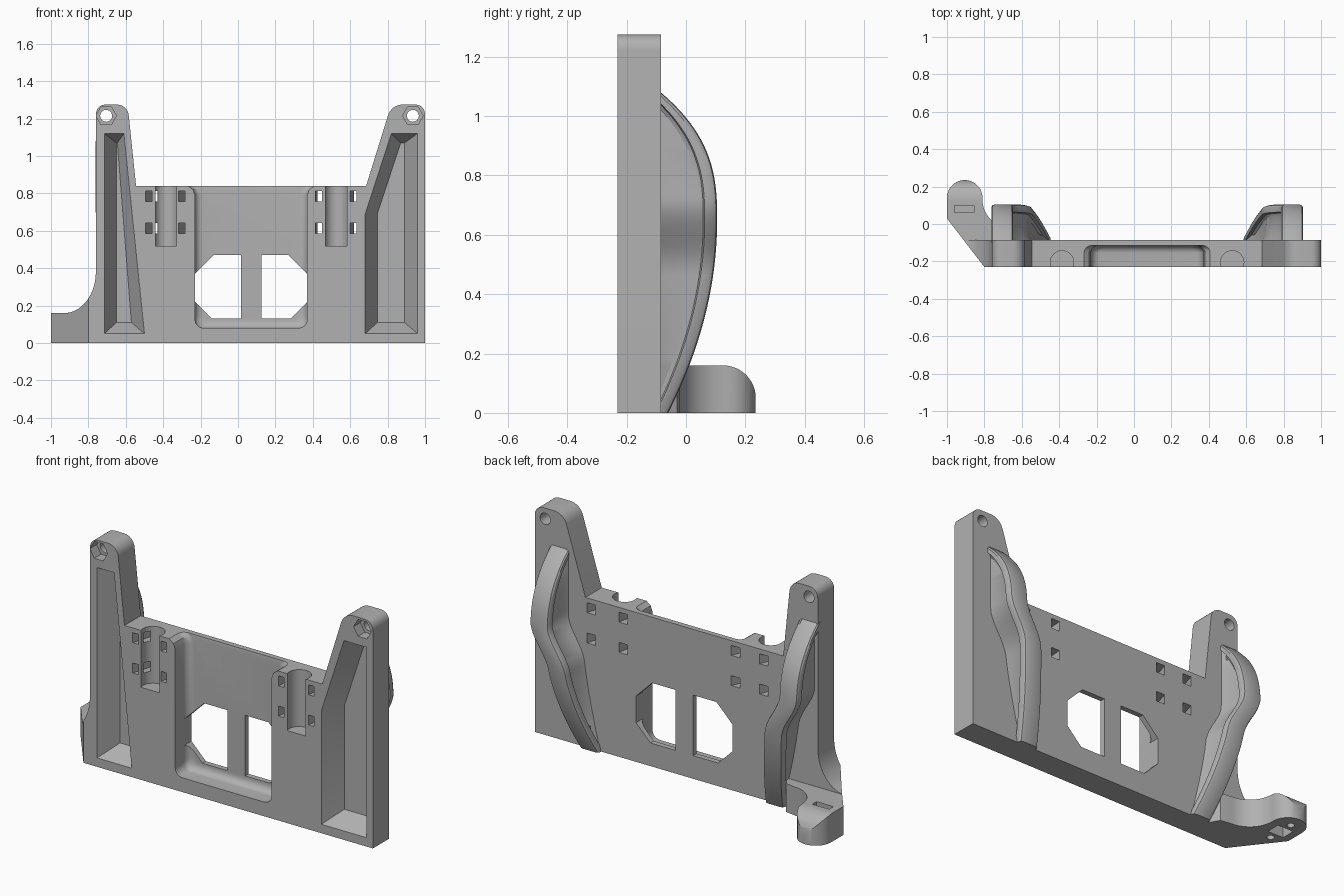
import bpy, bmesh
from math import sin, cos, pi, radians
from mathutils import Vector

if "Cube" in bpy.data.objects:
    bpy.data.objects.remove(bpy.data.objects["Cube"])

GREY = bpy.data.materials.new("matte grey plastic")
GREY.use_nodes = True
GREY.diffuse_color = (0.44, 0.44, 0.44, 1)
GREY.node_tree.nodes["Principled BSDF"].inputs["Base Color"].default_value = (0.44, 0.44, 0.44, 1)

FRONT, BACK, MID = -0.23, -0.085, 0.07   # plate faces and mirror plane
PLACE = {"x": lambda u, v, t: (t, u, v),
         "y": lambda u, v, t: (u, t, v),
         "z": lambda u, v, t: (u, v, t)}


def loft(name, rings):
    """Closed solid through rings with equal point counts."""
    bm = bmesh.new()
    loops = [[bm.verts.new(p) for p in ring] for ring in rings]
    n = len(loops[0])
    for a, b in zip(loops, loops[1:]):
        for i in range(n):
            bm.faces.new((a[i], a[(i + 1) % n], b[(i + 1) % n], b[i]))
    bm.faces.new(loops[0])
    bm.faces.new(loops[-1])
    bmesh.ops.recalc_face_normals(bm, faces=bm.faces)
    mesh = bpy.data.meshes.new(name)
    bm.to_mesh(mesh)
    bm.free()
    mesh.materials.append(GREY)
    ob = bpy.data.objects.new(name, mesh)
    bpy.context.collection.objects.link(ob)
    return ob


def layers(name, axis, *steps):
    """Loft of 2D outlines, each given with its position on the axis."""
    return loft(name, [[PLACE[axis](u, v, t) for u, v in pts] for t, pts in steps])


def prism(name, axis, pts, a, b):
    return layers(name, axis, (a, pts), (b, pts))


def boolean(ob, cutter, op="DIFFERENCE"):
    """Apply a boolean and discard the cutter."""
    cutter.hide_render = True
    mod = ob.modifiers.new("cut", "BOOLEAN")
    mod.operation, mod.solver, mod.object = op, "EXACT", cutter
    bpy.context.view_layer.update()
    deps = bpy.context.evaluated_depsgraph_get()
    mesh = bpy.data.meshes.new_from_object(ob.evaluated_get(deps))
    ob.modifiers.clear()
    ob.data = mesh
    bpy.data.objects.remove(cutter)


def arc(cx, cy, rx, ry, a, b, n=10):
    steps = [radians(a + (b - a) * i / n) for i in range(n + 1)]
    return [(cx + rx * cos(t), cy + ry * sin(t)) for t in steps]


def rounded(corners, n=8):
    """Outline with a corner distance for each (u, v, r) point."""
    out = []
    for i, (u, v, r) in enumerate(corners):
        p = Vector((u, v))
        if not r:
            out.append((u, v))
            continue
        before = Vector(corners[i - 1][:2]) - p
        after = Vector(corners[(i + 1) % len(corners)][:2]) - p
        a, b = p + before.normalized() * r, p + after.normalized() * r
        for k in range(n + 1):
            t = k / n
            w = 0.83 * 2 * t * (1 - t)
            q = (a * (1 - t) ** 2 + p * w + b * t ** 2) / ((1 - t) ** 2 + w + t ** 2)
            out.append((q.x, q.y))
    return out


def rect(x, z, w, h):
    return [(x - w / 2, z - h / 2), (x + w / 2, z - h / 2),
            (x + w / 2, z + h / 2), (x - w / 2, z + h / 2)]


# Main plate with two upright arms
plate = prism("main_plate", "y", rounded([
    (-0.76, 0, 0), (1, 0, 0), (1, 1.275, 0.055), (0.82, 1.275, 0.06),
    (0.685, 0.84, 0), (-0.545, 0.84, 0), (-0.59, 1.275, 0.06), (-0.76, 1.275, 0.055)]),
    FRONT, BACK)

# Tapered pockets in the arms
boolean(plate, layers("right_pocket", "y",
    (FRONT, [(-0.715, 0.05), (-0.5, 0.05), (-0.61, 1.12), (-0.715, 1.12)]),
    (-0.12, [(-0.65, 0.11), (-0.57, 0.11), (-0.645, 1.07), (-0.65, 1.07)])))
boolean(plate, layers("left_pocket", "y",
    (FRONT, [(0.68, 0.05), (0.96, 0.05), (0.96, 1.12), (0.82, 1.12), (0.68, 0.69)]),
    (-0.12, [(0.745, 0.11), (0.89, 0.11), (0.89, 1.07), (0.87, 1.07), (0.745, 0.69)])))

# Bolt holes with hexagonal nut seats
for x in (-0.705, 0.935):
    boolean(plate, prism("nut_seat", "y", arc(x, 1.215, 0.055, 0.055, 0, 300, 5), -0.3, -0.17))
    boolean(plate, prism("bolt_hole", "y", arc(x, 1.215, 0.032, 0.032, 0, 345, 23), -0.3, 0))


# Central recess with a rounded floor edge and flared mouth
def recess(inset):
    left, right, low = -0.23 + inset, 0.37 - inset, 0.08 + inset
    return rounded([(left, low, 0.05), (right, low, 0.05), (right, 0.79, 0),
                    (right + 0.01, 0.82, 0), (right + 0.04, 0.842, 0), (right + 0.04, 0.95, 0),
                    (left - 0.04, 0.95, 0), (left - 0.04, 0.842, 0),
                    (left - 0.01, 0.82, 0), (left, 0.79, 0)])


curve = [(-0.155 + 0.04 * sin(t * pi / 12), recess(0.04 * (1 - cos(t * pi / 12)))) for t in range(7)]
boolean(plate, layers("recess", "y", (-0.3, recess(0)), *curve))

# Pair of clipped windows
half = [(-0.3, 0.22), (-0.21, 0.13), (-0.055, 0.13), (-0.055, 0.47), (-0.2, 0.47), (-0.3, 0.37)]
for s in (1, -1):
    boolean(plate, prism("window", "y", [(MID + s * u, v) for u, v in half], -0.3, 0))

# Upright round grooves
for x in (-0.385, 0.525):
    boolean(plate, prism("groove", "z", arc(x, -0.205, 0.062, 0.062, 0, 352, 45), 0.52, 0.95))

# Slanted tie slots beside the grooves
for x, shift in ((-0.48, 0.06), (-0.305, 0.06), (0.43, 0.022), (0.615, 0.035)):
    for z in (0.615, 0.785):
        boolean(plate, layers("tie_slot", "y", (FRONT - 0.01, rect(x, z, 0.033, 0.056)),
                              (BACK + 0.01, rect(x + shift, z, 0.055, 0.056))))


# Curved lipped ribs on the back
def rib_section(z, side):
    s = min(max((0.72 - z) / 0.25, 0), 1)
    cx = 0.845 - 0.1 * s * s * (3 - 2 * s) - 0.1 * max(0, 1 - z / 0.5) ** 1.3
    if z > 0.65:
        h = 0.105 - 0.19 * ((z - 0.65) / 0.43) ** 2.7
    else:
        h = 0.105 - 0.165 * ((0.65 - z) / 0.65) ** 2
    lip = h - 0.042
    pts = [(-0.06, -0.1), (-0.042, -0.06), (-0.034, lip - 0.02), (-0.042, lip - 0.005),
           (-0.058, lip), (-0.058, h - 0.015), (-0.052, h - 0.004), (-0.04, h),
           (0.04, h), (0.052, h - 0.004), (0.058, h - 0.015), (0.058, lip),
           (0.044, lip - 0.005), (0.036, lip - 0.02), (0.036, -0.1)]
    base = -0.1
    return [(MID + side * (cx + u - MID), max(base, min(v, h)), z) for u, v in pts]


ribs = [loft(name, [rib_section(1.08 * i / 54, side) for i in range(55)])
        for name, side in (("left_rib", 1), ("right_rib", -1))]

# Side foot, rounded in plan and at its end
plan = ([(-0.6, FRONT), (-0.8, FRONT), (-1, 0.03)]
        + arc(-0.905, 0.14, 0.095, 0.095, 180, 0, 18)
        + arc(-0.66, 0.13, 0.15, 0.15, 180, 270, 12) + [(-0.6, -0.03), (-0.56, -0.1)])
foot = prism("side_foot", "z", plan, 0, 0.16)
end = [(-0.4, -0.1), (0.235, -0.1)] + arc(0.125, 0.05, 0.11, 0.11, 0, 90, 12) + [(-0.4, 0.16)]
end = [(u, v + (0.02 if v > 0.159 and u < -0.3 else 0)) for u, v in end]
boolean(foot, prism("end_round", "x", end, -1.2, -0.3), "INTERSECT")
# Keep the foot clear of the front pocket
boolean(foot, prism("pocket_clearance", "z", rect(-0.6, -0.2, 0.3, 0.18), -0.1, 0.5))
boolean(foot, prism("strap_slot", "z", rect(-0.907, 0.08, 0.105, 0.038), 0.09, 0.3))
boolean(foot, prism("under_seat", "z", rect(-0.907, 0.08, 0.1, 0.08), -0.1, 0.06))
for y in (0.0, 0.16):
    boolean(foot, prism("under_hole", "z", arc(-0.907, y, 0.02, 0.02, 0, 337.5, 15), -0.1, 0.06))

# Concave web blending the foot into the arm
web = prism("foot_web", "y", [(-0.745, 0.1), (-0.745, 0.38)]
            + arc(-0.93, 0.38, 0.17, 0.22, 0, -90, 14) + [(-0.93, 0.1)], FRONT, BACK)
boolean(web, prism("web_trim", "z", plan, 0, 0.5), "INTERSECT")

# Smooth curved faces, keep edges crisp
for ob in [plate, foot, web] + ribs:
    ob.data.shade_smooth()
    ob.data.set_sharp_from_angle(angle=radians(30))
